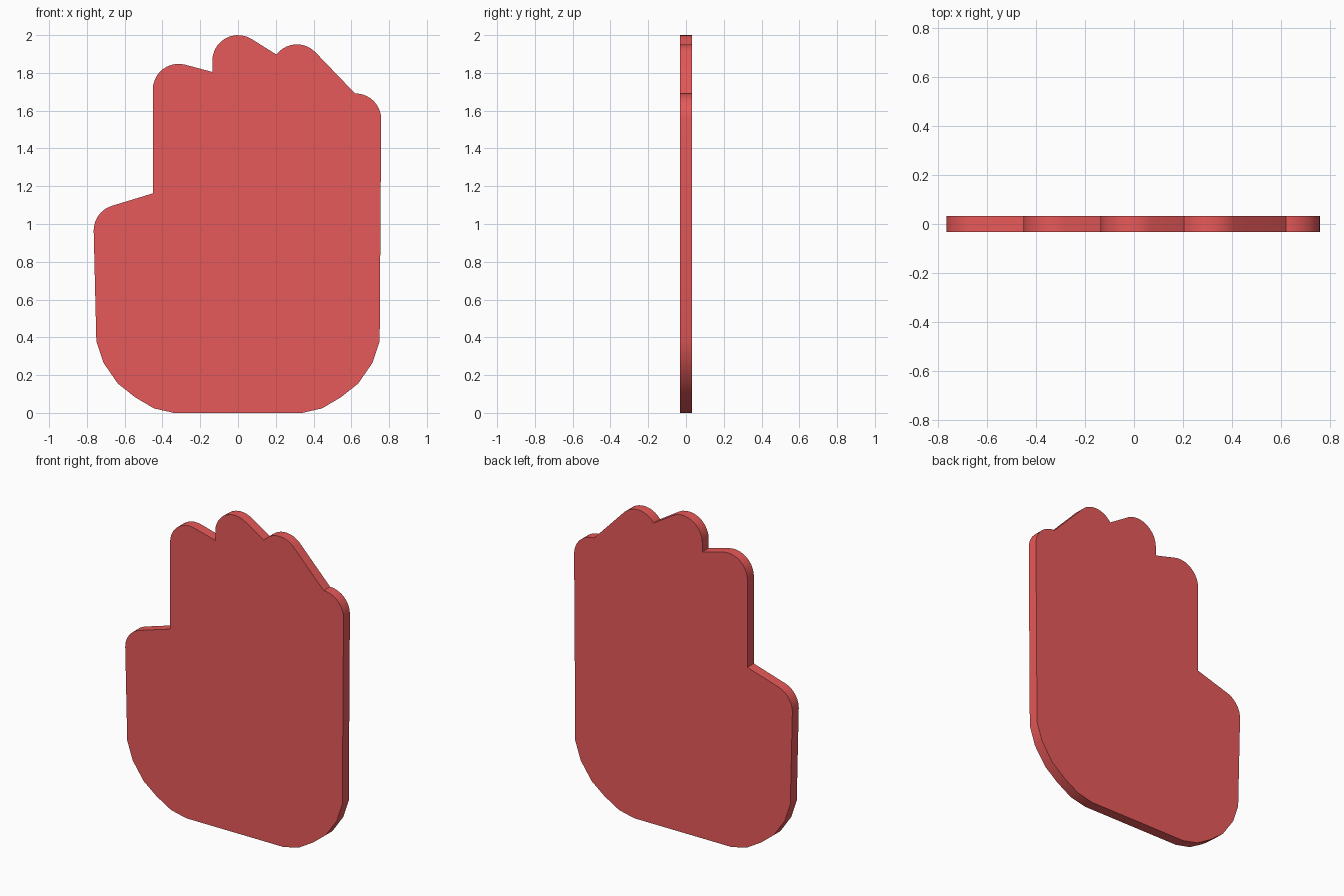
import bpy, bmesh
from math import cos, sin, radians

if "Cube" in bpy.data.objects:
    bpy.data.objects.remove(bpy.data.objects["Cube"])

HALF = 0.032   # half the plate thickness
R = 0.136      # fingertip radius


def tip(cx, cz, start, end, n=10):
    """Rounded fingertip, clockwise from start to end (degrees)."""
    angles = [radians(start + (end - start) * i / n) for i in range(n + 1)]
    return [(cx + R * cos(a), cz + R * sin(a)) for a in angles]


# rounded heel of the palm, right half from the bottom up
heel = [(0.34, 0.0), (0.445, 0.024), (0.545, 0.083), (0.636, 0.155), (0.712, 0.265), (0.75, 0.38)]

# outline, clockwise from bottom left
outline = [(-x, z) for x, z in heel]
outline += tip(-0.628, 0.966, 180, 108)             # thumb
outline += [(-0.451, 1.162)]
outline += tip(-0.315, 1.712, 180, 75)              # index finger
outline += [(-0.136, 1.805)]
outline += tip(0.0, 1.864, 180, 59)                 # middle finger
outline += tip(0.312, 1.815, 143, 45)               # ring finger
outline += tip(0.622, 1.555, 91, 0)                 # little finger
outline += reversed(heel)

# hand plate
bm = bmesh.new()
face = bm.faces.new([bm.verts.new((x, -HALF, z)) for x, z in outline])
result = bmesh.ops.extrude_face_region(bm, geom=[face], use_keep_orig=True)
for v in result["geom"]:
    if isinstance(v, bmesh.types.BMVert):
        v.co.y = HALF
bmesh.ops.recalc_face_normals(bm, faces=bm.faces)
mesh = bpy.data.meshes.new("hand_plate")
bm.to_mesh(mesh)
bm.free()
hand = bpy.data.objects.new("hand_plate", mesh)
bpy.context.collection.objects.link(hand)

# red material
red = bpy.data.materials.new("red")
red.diffuse_color = (0.8, 0.1, 0.1, 1)
red.use_nodes = True
red.node_tree.nodes["Principled BSDF"].inputs["Base Color"].default_value = red.diffuse_color
mesh.materials.append(red)

# smooth fingertips, sharp rims
bpy.context.view_layer.objects.active = hand
hand.select_set(True)
bpy.ops.object.shade_smooth_by_angle(angle=radians(30))
